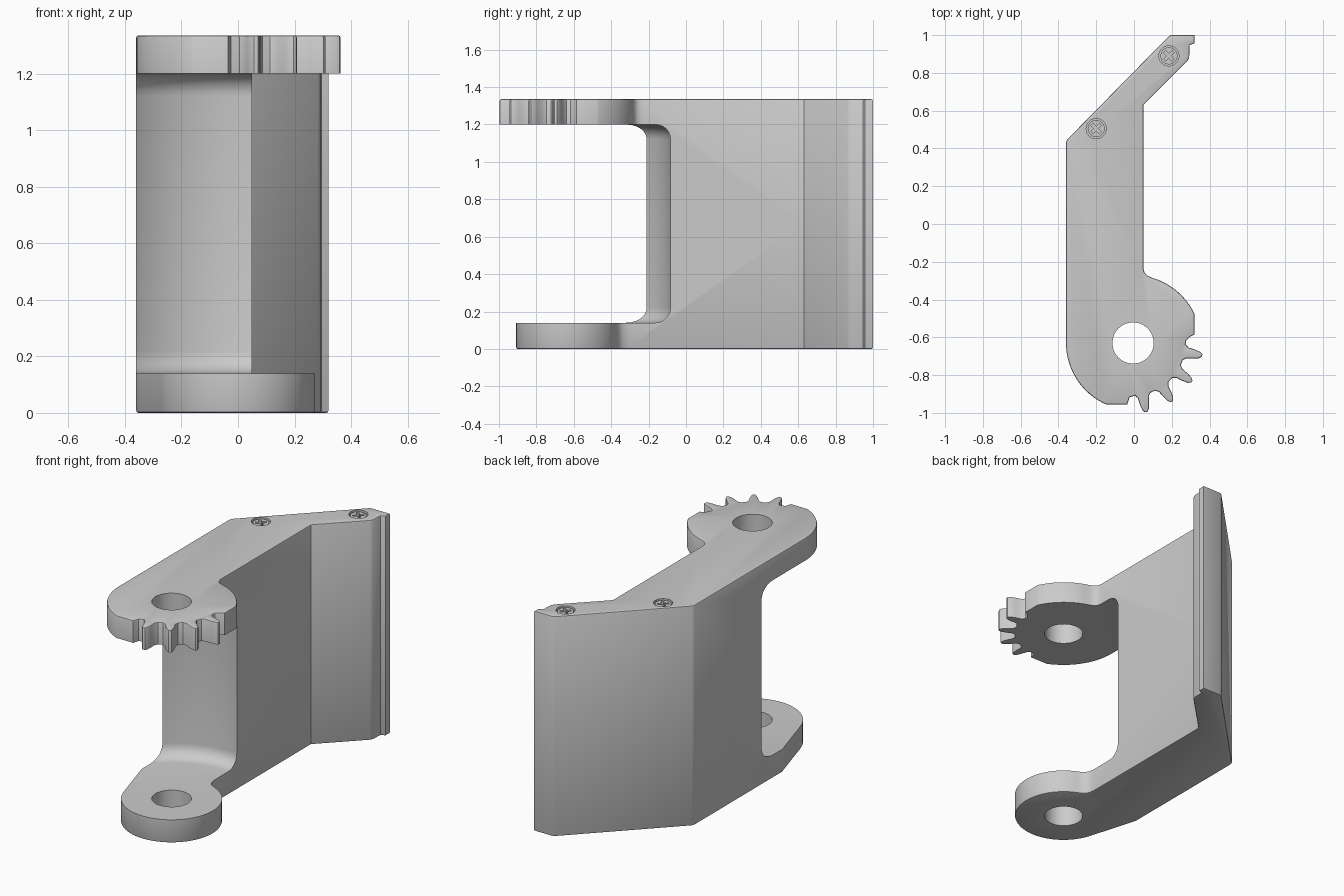
import bpy, bmesh, math
from mathutils import Matrix

if "Cube" in bpy.data.objects:
    bpy.data.objects.remove(bpy.data.objects["Cube"])

CX, CY = -0.005, -0.63      # hinge axis
MID, TOP = 0.67, 1.335      # seam height, total height


def arc(r, a0, a1, n):
    return [(CX + r * math.cos(math.radians(a0 + (a1 - a0) * i / n)),
             CY + r * math.sin(math.radians(a0 + (a1 - a0) * i / n))) for i in range(n + 1)]


def tooth(deg):
    a = math.radians(deg)
    half = [(0.275, 0.042), (0.293, 0.029), (0.33, 0.024), (0.358, 0.017), (0.372, 0.007)]
    pts = half + [(r, -t) for r, t in reversed(half)]
    return [(CX + r * math.cos(a) - t * math.sin(a),
             CY + r * math.sin(a) + t * math.cos(a)) for r, t in pts]


def new_object(name, bm):
    bmesh.ops.recalc_face_normals(bm, faces=bm.faces)
    me = bpy.data.meshes.new(name)
    bm.to_mesh(me)
    bm.free()
    ob = bpy.data.objects.new(name, me)
    bpy.context.collection.objects.link(ob)
    return ob


def prism(name, outline, z0, z1, rim_z):
    bm = bmesh.new()
    lo = [bm.verts.new((x, y, z0)) for x, y in outline]
    hi = [bm.verts.new((x, y, z1)) for x, y in outline]
    bm.faces.new(lo)
    bm.faces.new(hi)
    n = len(outline)
    for i in range(n):
        j = (i + 1) % n
        bm.faces.new((lo[i], lo[j], hi[j], hi[i]))
    bmesh.ops.recalc_face_normals(bm, faces=bm.faces)
    rim = [e for e in bm.edges if all(abs(v.co.z - rim_z) < 1e-5 for v in e.verts)]
    bmesh.ops.bevel(bm, geom=rim, offset=0.008, segments=2, profile=0.5,
                    affect='EDGES', clamp_overlap=False)
    return new_object(name, bm)


def cylinder(name, x, y, z0, z1, r, n, round_rim=0):
    bm = bmesh.new()
    bmesh.ops.create_cone(bm, cap_ends=True, segments=n, radius1=r, radius2=r, depth=z1 - z0,
                          matrix=Matrix.Translation((x, y, (z0 + z1) / 2)))
    if round_rim:
        rim = [e for e in bm.edges if abs(e.verts[0].co.z - e.verts[1].co.z) < 1e-5]
        bmesh.ops.bevel(bm, geom=rim, offset=round_rim, segments=6, profile=0.5, affect='EDGES')
    return new_object(name, bm)


def box(name, x, y, z, size, turn):
    bm = bmesh.new()
    bmesh.ops.create_cube(bm, size=1, matrix=Matrix.Translation((x, y, z))
                          @ Matrix.Rotation(turn, 4, 'Z') @ Matrix.Diagonal((*size, 1)))
    return new_object(name, bm)


def cut(ob, cutters):
    bpy.context.view_layer.objects.active = ob
    for c in cutters:
        m = ob.modifiers.new("cut", 'BOOLEAN')
        m.operation, m.solver, m.object = 'DIFFERENCE', 'EXACT', c
        bpy.ops.object.modifier_apply(modifier=m.name)


def smooth(ob):
    bpy.ops.object.select_all(action='DESELECT')
    ob.select_set(True)
    bpy.context.view_layer.objects.active = ob
    bpy.ops.object.shade_smooth_by_angle(angle=math.radians(35))


# Shared outline of the slanted back with its hooked tip
back = [(-0.36, 0.43), (-0.354, 0.447), (0.185, 0.995), (0.197, 1.0), (0.32, 1.0),
        (0.32, 0.957), (0.295, 0.947), (0.292, 0.88), (0.282, 0.862), (0.05, 0.63)]

# Upper outline with partial gear
gear = back + [(0.05, -0.235), (0.056, -0.258), (0.07, -0.273)] + arc(0.36, 74, 27, 12)
gear += [(0.32, -0.475), (0.32, -0.585), (0.297, -0.597), (0.276, -0.617)]
for k in range(4):
    gear += tooth(-10.3 - 23 * k)
gear += [(-0.024, -0.918), (-0.035, -0.955)] + arc(0.355, -114, -180, 16)

# Lower outline with plain round lug
lug = back + [(0.05, -0.30), (0.056, -0.335), (0.075, -0.36)] + arc(0.278, 67, -165, 44)
lug += [(-0.345, -0.46), (-0.36, -0.41)]

upper = prism("upper_half", gear, MID, TOP, TOP)
lower = prism("lower_half", lug, 0, MID, 0)

# Clearance for the mating hinge part, pivot hole, screw pockets
screws = [(-0.2, 0.505), (0.185, 0.89)]
clearance = cylinder("clearance_cutter", CX, CY, 0.14, 1.2, 0.55, 128, 0.08)
pivot = cylinder("pivot_cutter", CX, CY, -0.2, 1.6, 0.109, 48)
pockets = [cylinder("pocket_cutter", x, y, TOP - 0.06, TOP + 0.1, 0.053, 32) for x, y in screws]
cut(upper, [clearance, pivot] + pockets)
cut(lower, [clearance, pivot])

# Weld both halves into one bracket without the inner seam faces
bm = bmesh.new()
bm.from_mesh(upper.data)
bm.from_mesh(lower.data)
seam = [f for f in bm.faces if all(abs(v.co.z - MID) < 1e-4 for v in f.verts)]
bmesh.ops.delete(bm, geom=seam, context='FACES')
bmesh.ops.remove_doubles(bm, verts=bm.verts, dist=1e-4)
bracket = new_object("hinge_bracket", bm)
smooth(bracket)

# Cross-head screws
helpers = [upper, lower, clearance, pivot] + pockets
for x, y in screws:
    head = cylinder("screw", x, y, TOP - 0.062, TOP - 0.006, 0.045, 32)
    slots = [box("slot_cutter", x, y, TOP, (0.064, 0.016, 0.06), math.radians(a)) for a in (45, 135)]
    cut(head, slots)
    smooth(head)
    helpers += slots

for h in helpers:
    bpy.data.objects.remove(h, do_unlink=True)
